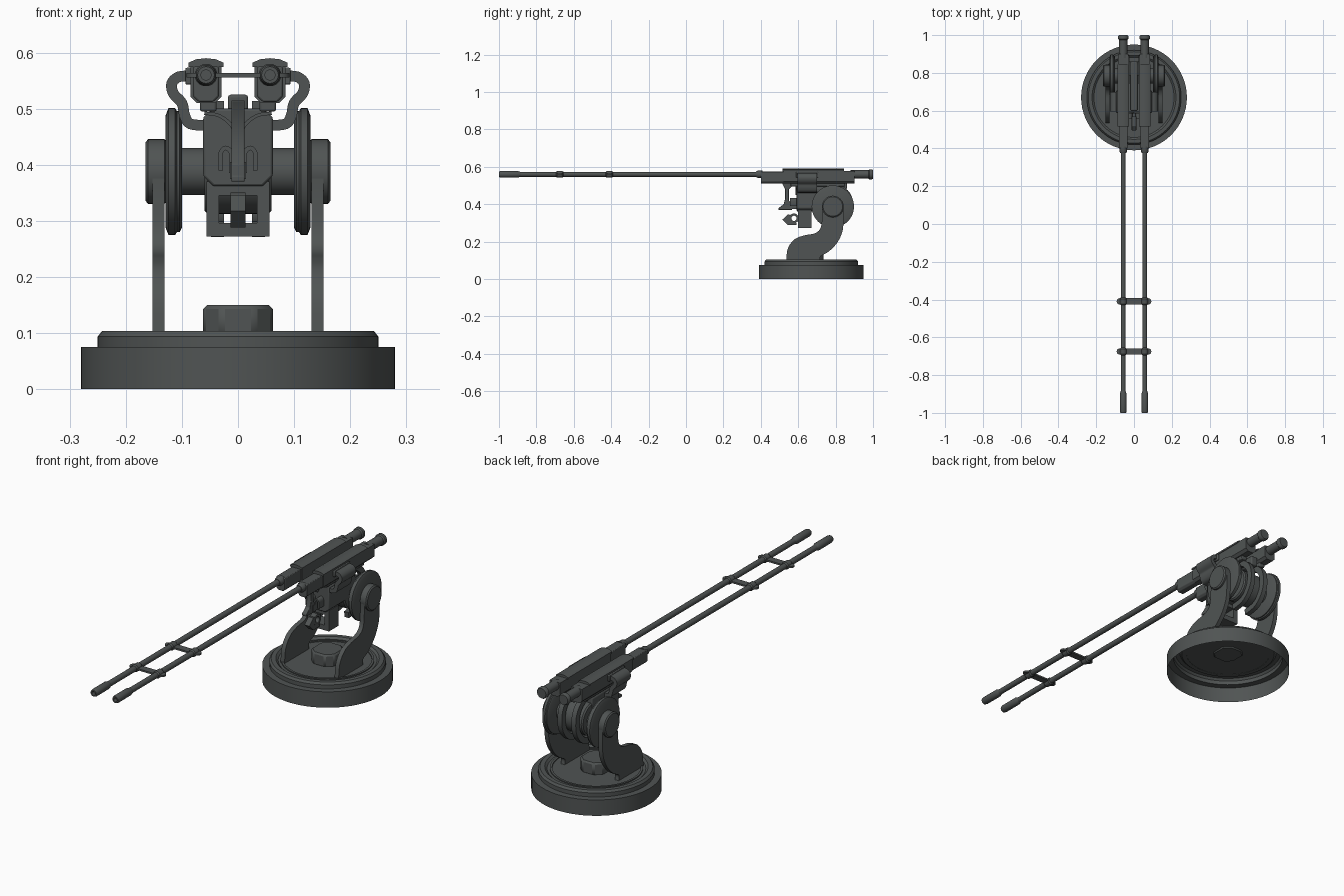
import bpy, bmesh, math
from mathutils import Vector

cube = bpy.data.objects.get("Cube")
if cube:
    bpy.data.objects.remove(cube)

COLOUR = (0.08, 0.088, 0.087, 1)
steel = bpy.data.materials.new("dark_grey_steel")
steel.use_nodes = True
steel.diffuse_color = COLOUR
shader = next(n for n in steel.node_tree.nodes if n.type == 'BSDF_PRINCIPLED')
shader.inputs["Base Color"].default_value = COLOUR
shader.inputs["Roughness"].default_value = 0.6

BASE_Y = 0.67                       # centre of the pedestal
PIVOT = Vector((0, 0.785, 0.388))   # elevation axle
GUN_X, GUN_Z = 0.057, 0.56          # barrel axis


def finish(name, bm, mirror=False, bevel=0, segments=2):
    bmesh.ops.recalc_face_normals(bm, faces=bm.faces)
    mesh = bpy.data.meshes.new(name)
    bm.to_mesh(mesh)
    bm.free()
    mesh.materials.append(steel)
    ob = bpy.data.objects.new(name, mesh)
    bpy.context.collection.objects.link(ob)
    if bevel:
        mod = ob.modifiers.new("bevel", 'BEVEL')
        mod.width, mod.segments = bevel, segments
        mod.limit_method = 'ANGLE'
    if mirror:
        ob.modifiers.new("mirror", 'MIRROR')
    bpy.ops.object.select_all(action='DESELECT')
    ob.select_set(True)
    bpy.context.view_layer.objects.active = ob
    bpy.ops.object.shade_smooth_by_angle(angle=math.radians(35))
    return ob


def prism(name, pts, axis, lo, hi, **kw):
    """Extrude an outline along x (points are y, z), y (x, z) or z (x, y)."""
    bm = bmesh.new()
    rings = []
    for t in (lo, hi):
        ring = []
        for p in pts:
            co = list(p)
            co.insert(axis, t)
            ring.append(bm.verts.new(co))
        rings.append(ring)
    a, b = rings
    bm.faces.new(a)
    bm.faces.new(b)
    for i in range(len(a)):
        j = (i + 1) % len(a)
        bm.faces.new((a[i], a[j], b[j], b[i]))
    return finish(name, bm, **kw)


def box(name, x, y, z, **kw):
    pts = [(y[0], z[0]), (y[1], z[0]), (y[1], z[1]), (y[0], z[1])]
    return prism(name, pts, 0, x[0], x[1], **kw)


def lathe(name, profile, axis, centre, sides=32, caps=(True, True), closed=False, **kw):
    """Revolve (radius, position) pairs round an axis through centre."""
    bm = bmesh.new()
    rings = []
    for r, t in profile:
        ring = []
        for i in range(sides):
            ang = 2 * math.pi * i / sides
            co = [r * math.cos(ang), r * math.sin(ang)]
            co.insert(axis, t)
            ring.append(bm.verts.new(Vector(co) + Vector(centre)))
        rings.append(ring)
    pairs = list(zip(rings, rings[1:]))
    if closed:
        pairs.append((rings[-1], rings[0]))
    for a, b in pairs:
        for i in range(sides):
            j = (i + 1) % sides
            bm.faces.new((a[i], a[j], b[j], b[i]))
    if not closed:
        for ring, cap in zip((rings[0], rings[-1]), caps):
            if cap:
                bm.faces.new(ring)
    return finish(name, bm, **kw)


def smooth(pts, n=5):
    """Catmull-Rom curve through 2D points."""
    p = [Vector(q) for q in pts]
    p = [p[0]] + p + [p[-1]]
    out = []
    for a, b, c, d in zip(p, p[1:], p[2:], p[3:]):
        for k in range(n):
            t = k / n
            out.append((b * 2 + (c - a) * t + (a * 2 - b * 5 + c * 4 - d) * t * t
                        + (b * 3 - a - c * 3 + d) * t ** 3) / 2)
    return out + [p[-1]]


def ribbon(path, width):
    """Closed outline of a band following a smooth path."""
    c = smooth(path)
    left, right = [], []
    for i, q in enumerate(c):
        d = (c[min(i + 1, len(c) - 1)] - c[max(i - 1, 0)]).normalized() * width / 2
        side = Vector((-d.y, d.x))
        left.append(q + side)
        right.append(q - side)
    return left + right[::-1]


# Pedestal: hollow stepped drum with a recessed deck
lathe("pedestal", [(.28, 0), (.28, .075), (.25, .075), (.25, .094), (.242, .104),
                   (.222, .104), (.212, .095)], 2, (0, BASE_Y, 0), 64, (False, True))
lathe("deck_ring", [(.2, .094), (.2, .1), (.19, .1), (.19, .094)], 2,
      (0, BASE_Y, 0), 64, closed=True)
hatch = [(sx * x, BASE_Y + sy * y) for sx, sy, order in
         ((1, 1, 1), (-1, 1, -1), (-1, -1, 1), (1, -1, -1))
         for x, y in ((.062, .035), (.03, .065))[::order]]
prism("deck_hatch", hatch, 2, .09, .15, bevel=.007, segments=1)

# Swept support legs
front_edge = smooth([(.535, .095), (.545, .165), (.58, .212), (.63, .233),
                     (.69, .245), (.72, .275), (.728, .34), (.728, .39)])
back_edge = smooth([(.842, .39), (.843, .32), (.835, .25), (.805, .19),
                    (.76, .145), (.72, .122), (.72, .095)])
prism("support_leg", front_edge + back_edge, 0, .131, .152, mirror=True)

# Axle, hubs and side wheels
lathe("axle", [(.042, -.15), (.042, .15)], 0, PIVOT)
lathe("axle_hub", [(.05, .125), (.058, .131), (.058, .16), (.052, .165)], 0, PIVOT, mirror=True)
lathe("side_wheel", [(.1, .1), (.108, .104), (.108, .109), (.113, .112), (.113, .124),
                     (.1, .129)], 0, PIVOT, 48, mirror=True)
lathe("centre_drum", [(.07, -.06), (.076, -.054), (.076, .054), (.07, .06)], 0, PIVOT)

# Central body and its cradle
outline = [(-.062, .38), (-.044, .362), (.044, .362), (.062, .38), (.062, .485),
           (.045, .5), (-.045, .5), (-.062, .485)]
prism("body", outline, 1, .592, .79, bevel=.004)
prism("body_rib", ribbon([(.06, .492), (.035, .488), (.014, .473), (.002, .45)], .006),
      1, .585, .595, mirror=True)
cradle = ribbon([(.74, .5), (.82, .49), (.872, .44), (.875, .36), (.83, .3), (.76, .285)], .028)
prism("cradle_arc", cradle, 0, .025, .048, mirror=True)
box("cradle_spine", (-.018, .018), (.6, .86), (.48, .525), bevel=.005)
box("gun_mount", (.038, .068), (.56, .85), (.495, .53), mirror=True, bevel=.004)

# Lower frame with front claw
box("frame_side", (.034, .056), (.6, .67), (.272, .37), mirror=True)
box("frame_bar", (-.036, .036), (.6, .67), (.272, .296))
box("frame_top", (-.036, .036), (.6, .67), (.345, .37))
lathe("claw_eye", [(.014, -.013), (.026, -.013), (.026, .013), (.014, .013)], 0,
      (0, .577, .325), 20, closed=True)
prism("claw_tip", [(.515, .318), (.545, .345), (.56, .343), (.555, .308), (.572, .3),
                   (.59, .3), (.59, .288), (.545, .288)], 0, -.013, .013)

# Front trigger post with side loops
post = [(.512, .515), (.57, .515), (.57, .5), (.55, .48), (.55, .42), (.568, .4),
        (.568, .37), (.495, .37), (.495, .38), (.522, .4), (.53, .43), (.53, .48)]
prism("trigger_post", post, 0, -.012, .012, bevel=.002)
box("trigger_base", (-.014, .014), (.54, .6), (.375, .405))
loop = [(.012, .385), (.012, .42), (.022, .43), (.031, .42), (.031, .39)]
prism("trigger_loop", ribbon(loop, .008), 1, .555, .6, mirror=True)

# Curved feed chutes from the body to the outer side of each gun
chute = [(.08, .558), (.105, .557), (.118, .545), (.115, .527), (.1, .51),
         (.095, .488), (.085, .473), (.055, .47)]
prism("feed_chute", ribbon(chute, .019), 1, .595, .7, mirror=True)
box("feed_collar", (.082, .094), (.588, .707), (.543, .573), mirror=True, bevel=.003)


def gun_section(w, low, high, chamfer):
    return [(GUN_X - w, high), (GUN_X - w, low + chamfer), (GUN_X - w + chamfer, low),
            (GUN_X + w - chamfer, low), (GUN_X + w, low + chamfer), (GUN_X + w, high)]


# Twin guns: receivers, covers, barrels and muzzles
prism("receiver", gun_section(.028, .51, .578, .012), 1, .52, .9, mirror=True)
prism("receiver_nose", gun_section(.023, .512, .575, .01), 1, .4, .53, mirror=True, bevel=.003)
cover = [(-.031, .574), (.031, .574), (.031, .582), (.018, .588), (0, .59),
         (-.018, .588), (-.031, .582)]
prism("receiver_cover", [(x + GUN_X, z) for x, z in cover], 1, .515, .845, mirror=True)
axis_at = (GUN_X, 0, GUN_Z)
lathe("barrel", [(.013, -.9), (.013, .42)], 1, axis_at, 20, mirror=True)
lathe("barrel_collar", [(.015, .375), (.02, .385), (.02, .41)], 1, axis_at, 20, mirror=True)
lathe("muzzle", [(.009, -.96), (.009, -1), (.015, -1), (.018, -.99), (.018, -.9), (.013, -.885)],
      1, axis_at, 20, mirror=True)
lathe("recoil_tube", [(.022, .88), (.022, .975), (.027, .98), (.027, .994), (.023, 1)],
      1, axis_at, 24, mirror=True)

# Tie bars joining the barrels
for label, y in (("front", -.675), ("rear", -.41)):
    half = [(s * (.075 + .017 * math.cos(a)), y + s * .017 * math.sin(a))
            for s in (1, -1) for a in [math.pi * (k / 8 - .5) for k in range(9)]]
    prism(label + "_tie_bar", half, 2, GUN_Z - .004, GUN_Z + .004)
    lathe(label + "_barrel_clamp", [(.013, y - .02), (.0175, y - .014), (.0175, y + .014),
          (.013, y + .02)], 1, axis_at, 20, mirror=True)
